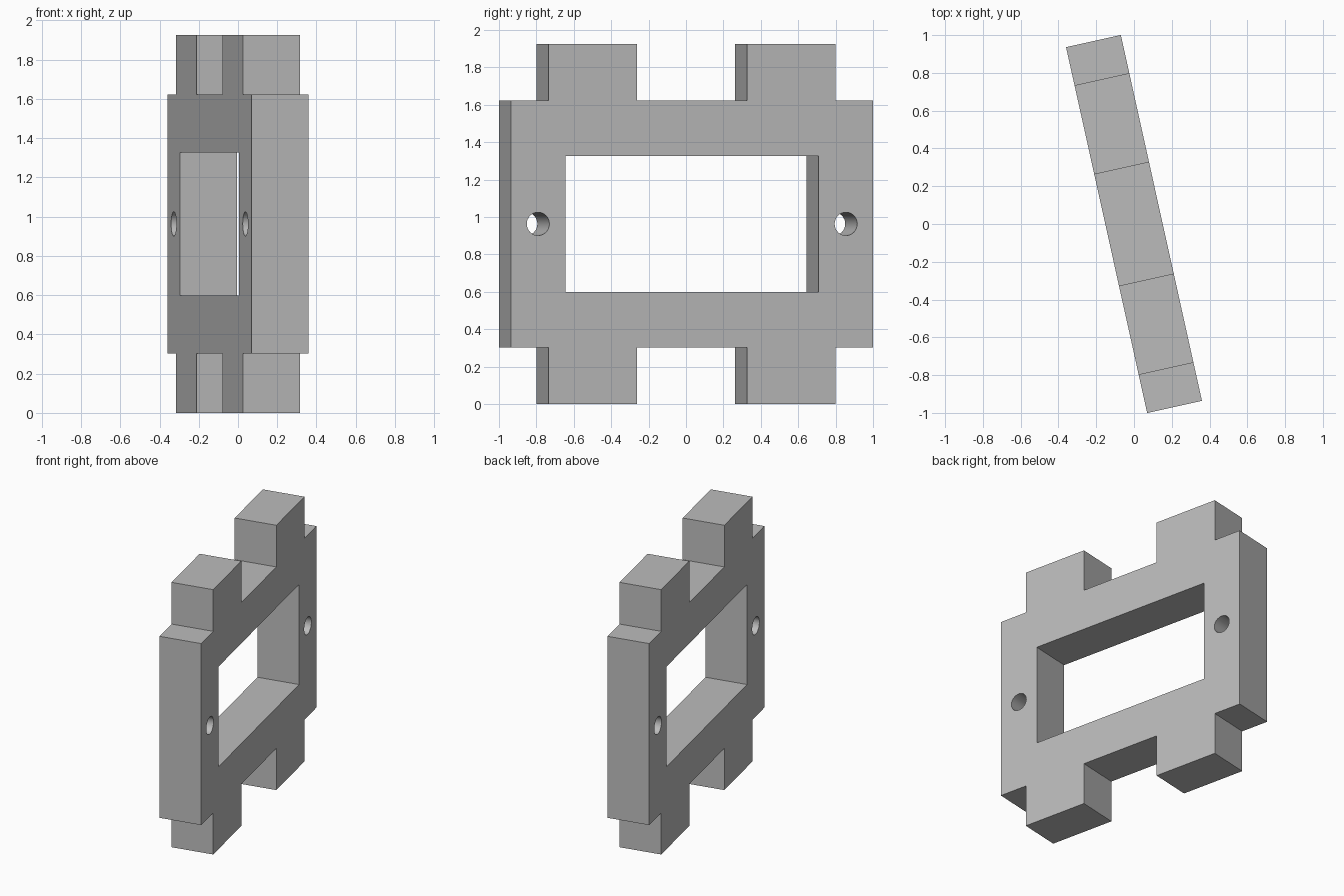
import bpy, bmesh
from math import radians, cos, sin, pi
from mathutils import Matrix

cube = bpy.data.objects.get("Cube")
if cube:
    bpy.data.objects.remove(cube, do_unlink=True)

HALF_LEN, THICK, YAW = 0.992, 0.297, 12.5
MID_Z = 0.963
BODY, TALL = 0.66, 0.963           # half heights of plate and tabs
TAB_IN, TAB_OUT = 0.302, 0.785     # tab extent along the plate
WIN_X, WIN_Y = 0.694, 0.364        # half size of the window
HOLE_X, HOLE_R = 0.843, 0.062

grey = bpy.data.materials.new("plain grey")
grey.use_nodes = True
colour = (0.5, 0.5, 0.5, 1)
grey.diffuse_color = colour
grey.node_tree.nodes["Principled BSDF"].inputs["Base Color"].default_value = colour

# Closed loops: stepped outline mirrored from one quarter, window and bolt holes
quarter = [(HALF_LEN, BODY), (TAB_OUT, BODY), (TAB_OUT, TALL), (TAB_IN, TALL), (TAB_IN, BODY)]
upper = quarter + [(-x, y) for x, y in reversed(quarter)]
outline = upper + [(x, -y) for x, y in reversed(upper)]
window = [(WIN_X, WIN_Y), (-WIN_X, WIN_Y), (-WIN_X, -WIN_Y), (WIN_X, -WIN_Y)]


def circle(cx, n=32):
    return [(cx + HOLE_R * cos(2 * pi * i / n), HOLE_R * sin(2 * pi * i / n)) for i in range(n)]


# Filled profile extruded to the plate thickness
curve = bpy.data.curves.new("profile", "CURVE")
curve.dimensions = "2D"
curve.fill_mode = "BOTH"
curve.extrude = THICK / 2
for loop in (outline, window, circle(HOLE_X), circle(-HOLE_X)):
    spline = curve.splines.new("POLY")
    spline.points.add(len(loop) - 1)
    for point, (x, y) in zip(spline.points, loop):
        point.co = (x, y, 0, 1)
    spline.use_cyclic_u = True

frame = bpy.data.objects.new("mounting_frame", curve)
bpy.context.collection.objects.link(frame)
bpy.ops.object.select_all(action="DESELECT")
frame.select_set(True)
bpy.context.view_layer.objects.active = frame
bpy.ops.object.convert(target="MESH")
frame = bpy.context.object
frame.name = "mounting_frame"

# Weld the caps to the walls and stand the plate upright at its yaw
mesh = frame.data
bm = bmesh.new()
bm.from_mesh(mesh)
bmesh.ops.remove_doubles(bm, verts=bm.verts, dist=0.0005)
stand = (Matrix.Translation((0, 0, MID_Z)) @ Matrix.Rotation(radians(90 + YAW), 4, "Z")
         @ Matrix.Rotation(radians(90), 4, "X"))
bmesh.ops.transform(bm, matrix=stand, verts=bm.verts)
bmesh.ops.recalc_face_normals(bm, faces=bm.faces)
bm.to_mesh(mesh)
bm.free()
mesh.materials.clear()
mesh.materials.append(grey)
bpy.ops.object.shade_smooth_by_angle(angle=radians(30))
